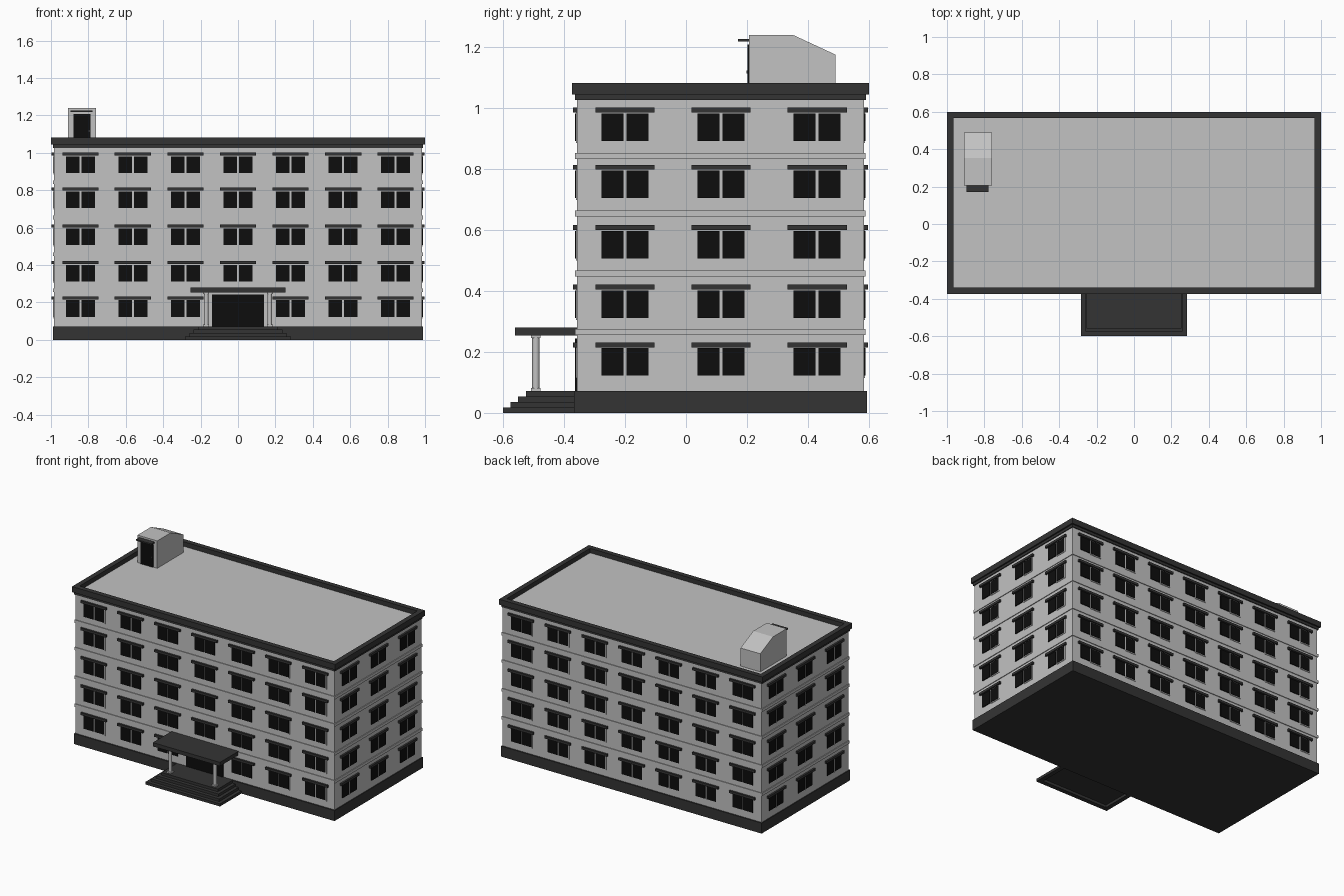
import bpy, bmesh
from mathutils import Vector

if "Cube" in bpy.data.objects:
    bpy.data.objects.remove(bpy.data.objects["Cube"])


def material(name, v):
    m = bpy.data.materials.new(name)
    m.diffuse_color = (v, v, v, 1)
    m.use_nodes = True
    m.node_tree.nodes["Principled BSDF"].inputs["Base Color"].default_value = m.diffuse_color
    return m


LIGHT = material("light_grey_plaster", 0.54)
DARK = material("dark_grey_trim", 0.034)
BLACK = material("black_glass", 0.004)


def finish(name, bm, mat):
    bmesh.ops.recalc_face_normals(bm, faces=bm.faces[:])
    me = bpy.data.meshes.new(name)
    bm.to_mesh(me)
    bm.free()
    me.materials.append(mat)
    ob = bpy.data.objects.new(name, me)
    bpy.context.collection.objects.link(ob)
    return ob


def add_box(bm, a, b):
    lo = [min(p, q) for p, q in zip(a, b)]
    hi = [max(p, q) for p, q in zip(a, b)]
    for v in bmesh.ops.create_cube(bm, size=1)["verts"]:
        v.co = Vector([hi[i] if v.co[i] > 0 else lo[i] for i in range(3)])


def boxes(name, mat, items):
    bm = bmesh.new()
    for a, b in items:
        add_box(bm, a, b)
    return finish(name, bm, mat)


def ring(name, mat, x, y0, y1, z0, z1, w):
    """Rectangular frame without overlapping corners."""
    return boxes(name, mat, [
        ((-x, y0, z0), (x, y0 + w, z1)), ((-x, y1 - w, z0), (x, y1, z1)),
        ((-x, y0 + w, z0), (-x + w, y1 - w, z1)), ((x - w, y0 + w, z0), (x, y1 - w, z1))])


# Main block, plinth, roof edge and floor bands
X, Y0, Y1 = 0.984, -0.358, 0.584
boxes("main_walls", LIGHT, [((-X, Y0, 0.03), (X, Y1, 1.05))])
boxes("plinth", DARK, [((-0.99, -0.367, 0), (0.99, 0.593, 0.072))])
ring("parapet", DARK, 1.0, -0.373, 0.6, 1.043, 1.081, 0.034)
ring("cornice", DARK, 0.99, -0.364, 0.59, 1.026, 1.043, 0.02)
for i, z in enumerate((0.265, 0.457, 0.654, 0.842)):
    ring(f"floor_band_{i + 1}", LIGHT, X + 0.005, Y0 - 0.005, Y1 + 0.005, z - 0.01, z + 0.01, 0.02)

# Windows: each wall maps (along, outward, height) to world space
WALLS = {
    "front": lambda u, d, z: (u, Y0 - d, z),
    "back": lambda u, d, z: (u, Y1 + d, z),
    "right": lambda u, d, z: (X + d, u, z),
    "left": lambda u, d, z: (-X - d, u, z),
}
FLOORS = (0.122, 0.311, 0.506, 0.704, 0.891)
LONG = (-0.842, -0.562, -0.281, 0, 0.281, 0.562, 0.842)
SHORT = (-0.2, 0.115, 0.43)
for wall, at in WALLS.items():
    panes, sashes, lintels = [], [], []
    sign = 1 if wall in ("front", "right") else -1
    for floor, z in enumerate(FLOORS):
        for u in (LONG if wall in ("front", "back") else SHORT):
            if wall == "front" and floor == 0 and u == 0:
                continue  # entrance
            for s in (-1, 1):
                panes.append((at(u + s * 0.005, -0.002, z), at(u + s * 0.077, 0.005, z + 0.09)))
            sashes.append((at(u + sign * 0.002, -0.002, z - 0.007), at(u + sign * 0.084, 0.003, z + 0.093)))
            lintels.append((at(u - 0.097, -0.002, z + 0.093), at(u + 0.097, 0.013, z + 0.109)))
    boxes(wall + "_window_panes", BLACK, panes)
    boxes(wall + "_window_sashes", LIGHT, sashes)
    boxes(wall + "_window_lintels", DARK, lintels)

# Entrance door, canopy and steps (lowest step is a hollow rim)
boxes("entrance_door", BLACK, [((-0.14, Y0 - 0.005, 0.07), (0.14, Y0 + 0.002, 0.243))])
boxes("entrance_canopy", DARK, [((-0.255, -0.56, 0.254), (0.255, Y0, 0.28))])
boxes("bottom_step", DARK, [
    ((-0.283, -0.6, 0), (0.283, -0.57, 0.018)),
    ((-0.283, -0.57, 0), (-0.253, -0.36, 0.018)),
    ((0.253, -0.57, 0), (0.283, -0.36, 0.018))])
for i in range(1, 4):
    x, y, z = 0.283 - i * 0.023, -0.6 + i * 0.025, i * 0.018
    boxes(f"step_{i + 1}", DARK, [((-x, y, z), (x, -0.36, z + 0.018))])

# Entrance columns with base and capital
for side, x in (("left", -0.17), ("right", 0.17)):
    bm = bmesh.new()
    parts = bmesh.ops.create_cone(bm, cap_ends=True, segments=20, radius1=0.012,
                                  radius2=0.012, depth=0.184)
    bmesh.ops.translate(bm, verts=parts["verts"], vec=(x, -0.492, 0.164))
    for z in (0.072, 0.246):
        add_box(bm, (x - 0.016, -0.508, z), (x + 0.016, -0.476, z + 0.009))
    column = finish(side + "_column", bm, LIGHT)
    bpy.context.view_layer.objects.active = column
    column.select_set(True)
    bpy.ops.object.shade_smooth_by_angle()
    column.select_set(False)

# Roof stair hut: side profile with sloping rear, extruded across x
bm = bmesh.new()
profile = [(0.206, 1.045), (0.49, 1.045), (0.49, 1.174), (0.352, 1.238), (0.206, 1.238)]
face = bm.faces.new([bm.verts.new((-0.908, y, z)) for y, z in profile])
out = bmesh.ops.extrude_face_region(bm, geom=[face])
bmesh.ops.translate(bm, vec=(0.15, 0, 0),
                    verts=[g for g in out["geom"] if isinstance(g, bmesh.types.BMVert)])
finish("roof_hut", bm, LIGHT)
boxes("roof_hut_door", BLACK, [((-0.88, 0.201, 1.05), (-0.788, 0.208, 1.207))])
boxes("roof_hut_canopy", DARK, [((-0.895, 0.17, 1.217), (-0.778, 0.208, 1.226))])
boxes("roof_hut_handle", DARK, [((-0.798, 0.198, 1.112), (-0.791, 0.203, 1.122))])
